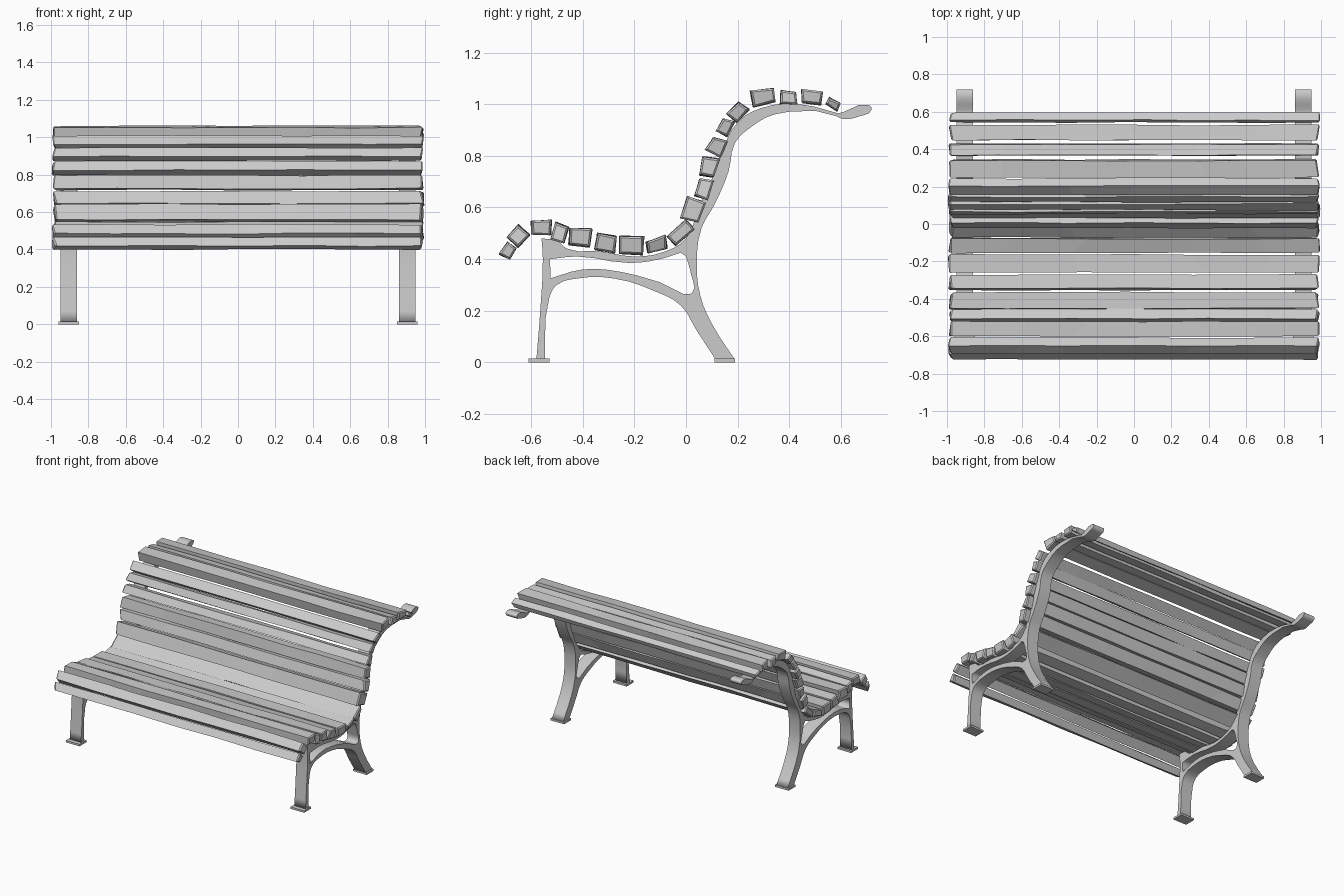
import bpy, bmesh, math, random
from mathutils import Matrix, Vector

random.seed(7)
default_cube = bpy.data.objects.get("Cube")
if default_cube:
    bpy.data.objects.remove(default_cube, do_unlink=True)

# One plain grey for the whole bench
GREY = (0.6, 0.6, 0.6, 1)
grey = bpy.data.materials.new("plain_grey")
grey.use_nodes = True
grey.diffuse_color = GREY
grey.node_tree.nodes["Principled BSDF"].inputs["Base Color"].default_value = GREY

FRAME_X = 0.905
FRAME_HALF_WIDTH = 0.045


def add_object(name, bm):
    """Turn a bmesh into a flat shaded object in the scene."""
    bmesh.ops.recalc_face_normals(bm, faces=bm.faces)
    mesh = bpy.data.meshes.new(name)
    bm.to_mesh(mesh)
    bm.free()
    mesh.materials.append(grey)
    obj = bpy.data.objects.new(name, mesh)
    bpy.context.collection.objects.link(obj)
    return obj


def add_runs(curve, runs):
    """Closed outline made of smooth runs of (y, z) points that meet at corners."""
    points = [(p, i in (0, len(run) - 1)) for run in runs for i, p in enumerate(run)]
    spline = curve.splines.new('BEZIER')
    spline.bezier_points.add(len(points) - 1)
    spline.use_cyclic_u = True
    spline.resolution_u = 3
    for knot, (p, corner) in zip(spline.bezier_points, points):
        knot.co = (p[0], p[1], 0)
        kind = 'VECTOR' if corner else 'AUTO'
        knot.handle_left_type = knot.handle_right_type = kind


# Side frame outline, as runs between corners
front_edge = [(-.58, .01), (-.565, .2), (-.555, .4), (-.56, .48)]
seat_and_back = [(-.5, .475), (-.46, .44), (-.33, .43), (-.2, .41), (-.08, .43),
                 (.0, .48), (.05, .6), (.1, .71), (.14, .82), (.2, .93),
                 (.29, .985), (.44, 1.0), (.59, .965)]
top_tip = [(.61, .97), (.705, .998), (.72, .98), (.67, .953), (.61, .943), (.58, .955)]
rear_edge = [(.5, .975), (.34, .96), (.25, .91), (.19, .85), (.165, .74), (.11, .61),
             (.06, .52), (.042, .38), (.055, .26), (.1, .15), (.19, .01)]
under_arch = [(.115, .01), (.04, .125), (-.02, .22), (-.12, .275), (-.28, .325),
              (-.42, .325), (-.5, .3), (-.53, .25), (-.546, .01)]
# Opening between the seat rail and the arch
opening_top = [(-.527, .4), (-.42, .41), (-.22, .385), (-.1, .4), (-.02, .425)]
opening_rear = [(.0, .41), (.02, .34), (.025, .27), (-.01, .265)]
opening_base = [(-.1, .31), (-.25, .35), (-.4, .36), (-.525, .325)]


def side_frame(name, x):
    curve = bpy.data.curves.new(name, 'CURVE')
    curve.dimensions = '2D'
    curve.fill_mode = 'BOTH'
    curve.extrude = FRAME_HALF_WIDTH
    add_runs(curve, [front_edge, seat_and_back, top_tip, rear_edge, under_arch])
    add_runs(curve, [opening_top, opening_rear, opening_base])
    helper = bpy.data.objects.new(name + "_curve", curve)
    bpy.context.collection.objects.link(helper)
    bpy.context.view_layer.update()
    evaluated = helper.evaluated_get(bpy.context.evaluated_depsgraph_get())
    bm = bmesh.new()
    bm.from_mesh(bpy.data.meshes.new_from_object(evaluated))
    bpy.data.objects.remove(helper, do_unlink=True)
    bmesh.ops.remove_doubles(bm, verts=bm.verts, dist=0.0001)
    for vert in bm.verts:
        y, z, across = vert.co
        vert.co = (x + across, y, z)
    add_object(name, bm)


def foot_plate(name, x, y):
    bm = bmesh.new()
    bmesh.ops.create_cube(bm, size=1)
    bmesh.ops.scale(bm, vec=(0.11, 0.08, 0.014), verts=bm.verts)
    bmesh.ops.translate(bm, vec=(x, y, 0.007), verts=bm.verts)
    add_object(name, bm)


for side, sign in (("left", 1), ("right", -1)):
    side_frame(side + "_frame", sign * FRAME_X)
    foot_plate(side + "_front_foot", sign * FRAME_X, -0.57)
    foot_plate(side + "_rear_foot", sign * FRAME_X, 0.15)


def slat(name, y, z, width, height, degrees):
    """A rough hewn plank: a loft of slightly uneven four sided sections."""
    bm = bmesh.new()
    tilt = Matrix.Rotation(math.radians(degrees), 3, 'X')
    skew = [random.uniform(-0.006, 0.006) for _ in range(8)]
    stations = 7
    rings = []
    for s in range(stations):
        along = -1 + 2 * s / (stations - 1)
        ring = []
        for c, (a, b) in enumerate(((-1, -1), (1, -1), (1, 1), (-1, 1))):
            end = s in (0, stations - 1)
            x = along * 0.985 + (random.uniform(-.012, .012) if end
                                 else random.uniform(-.08, .08))
            corner = Vector((x, a * width / 2 + skew[c] + random.uniform(-.003, .003),
                             b * height / 2 + skew[c + 4] + random.uniform(-.003, .003)))
            ring.append(bm.verts.new(tilt @ corner + Vector((0, y, z))))
        rings.append(ring)
    for near, far in zip(rings, rings[1:]):
        for c in range(4):
            d = (c + 1) % 4
            bm.faces.new((near[c], near[d], far[d], far[c]))
    caps = [bm.faces.new(rings[0]), bm.faces.new(rings[-1])]
    # Worn ends
    worn = {edge for cap in caps for edge in cap.edges}
    bmesh.ops.bevel(bm, geom=list(worn), offset=0.007, segments=1, affect='EDGES')
    add_object(name, bm)


# Slats from the front lip to the rolled top: y, z, width, height, tilt
seat_slats = [(-.69, .435, .05, .045, 62), (-.65, .488, .065, .06, 42),
              (-.565, .523, .08, .06, 3), (-.49, .5, .055, .065, -15),
              (-.41, .487, .08, .07, -4), (-.313, .467, .075, .065, -8),
              (-.215, .453, .09, .065, -3), (-.113, .453, .085, .05, 13),
              (-.02, .503, .09, .05, 42)]
back_slats = [(.027, .59, .08, .075, 70), (.068, .672, .075, .06, 72),
              (.09, .757, .075, .06, 75), (.118, .838, .06, .06, 66),
              (.152, .91, .065, .055, 62), (.2, .97, .07, .055, 48),
              (.297, 1.027, .085, .06, 10), (.395, 1.023, .065, .05, -4),
              (.49, 1.025, .08, .055, -8), (.568, 1.0, .05, .035, -32)]
for label, rows in (("seat_slat", seat_slats), ("back_slat", back_slats)):
    for i, row in enumerate(rows, 1):
        slat(f"{label}_{i}", *row)
